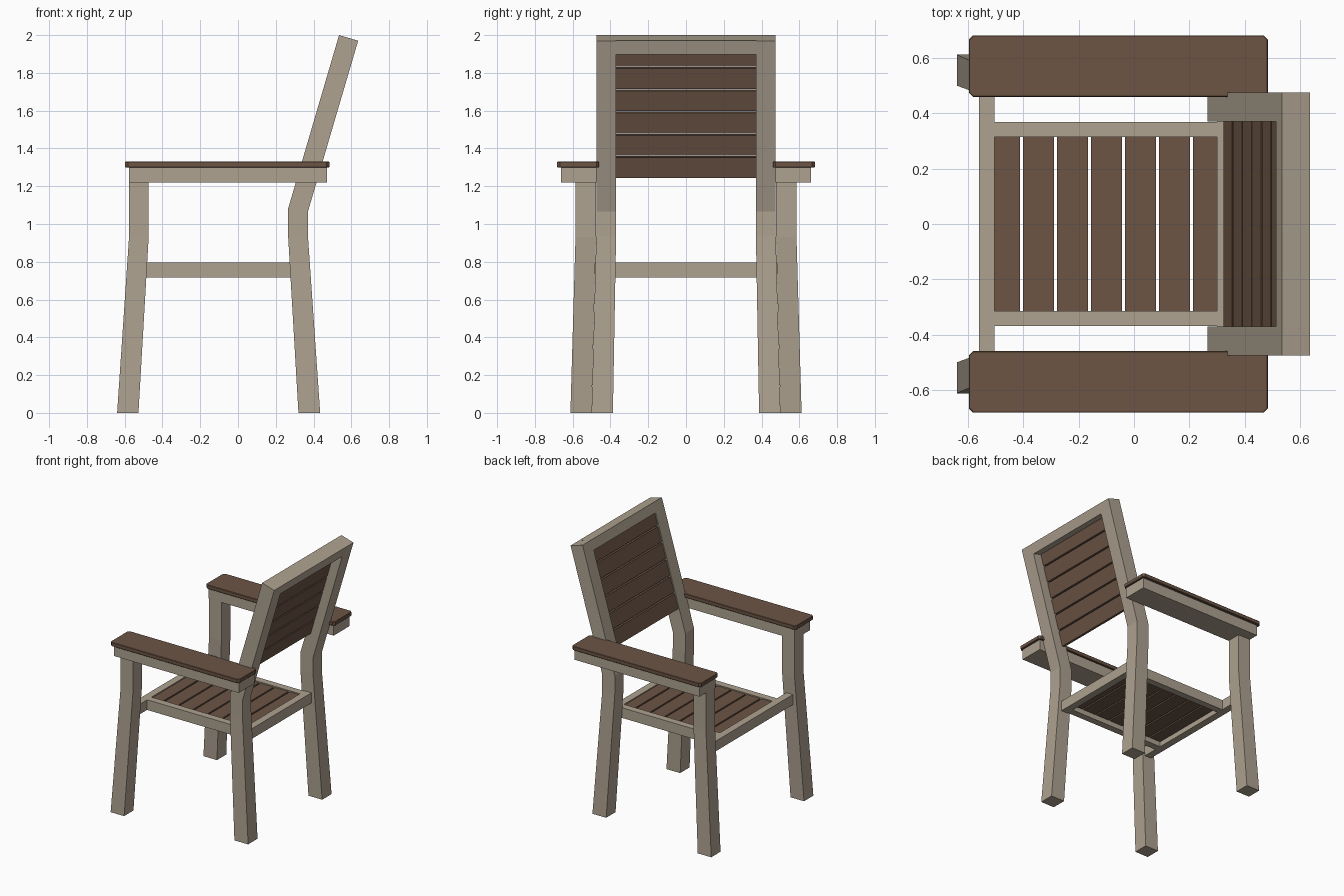
import bpy, bmesh
from mathutils import Vector

if "Cube" in bpy.data.objects:
    bpy.data.objects.remove(bpy.data.objects["Cube"])


def material(name, color):
    m = bpy.data.materials.new(name)
    m.diffuse_color = color
    m.use_nodes = True
    m.node_tree.nodes["Principled BSDF"].inputs["Base Color"].default_value = m.diffuse_color
    return m


FRAME = material("frame_paint", (0.42, 0.36, 0.28, 1))
WOOD = material("brown_wood", (0.15, 0.09, 0.06, 1))


def loft(name, rings, mat):
    """Skin a solid through equal-length rings of points."""
    bm = bmesh.new()
    loops = [[bm.verts.new(p) for p in ring] for ring in rings]
    n = len(loops[0])
    for a, b in zip(loops, loops[1:]):
        for i in range(n):
            j = (i + 1) % n
            bm.faces.new((a[i], a[j], b[j], b[i]))
    bm.faces.new(loops[0])
    bm.faces.new(loops[-1])
    bmesh.ops.recalc_face_normals(bm, faces=bm.faces)
    me = bpy.data.meshes.new(name)
    bm.to_mesh(me)
    bm.free()
    me.materials.append(mat)
    ob = bpy.data.objects.new(name, me)
    bpy.context.collection.objects.link(ob)
    return ob


def box(name, x, y, z, mat):
    return loft(name, [[(x[0], y[0], h), (x[1], y[0], h), (x[1], y[1], h), (x[0], y[1], h)]
                       for h in z], mat)


def leg(name, sections, side):
    """Sections: front (x, z), back (x, z), inner y, outer y."""
    rings = [[(f[0], side * yi, f[1]), (b[0], side * yi, b[1]),
              (b[0], side * yo, b[1]), (f[0], side * yo, f[1])]
             for f, b, yi, yo in sections]
    loft(name, rings, FRAME)


# Backrest coordinates: along the slope and through its thickness
TOP = Vector((0.535, 2.0))
UP = Vector((0.27, 0.92)).normalized()
THRU = Vector((UP.y, -UP.x))


def back_bar(name, low, high, near, far, half, mat):
    pts = [TOP + UP * a + THRU * t
           for a, t in ((low, near), (low, far), (high, far), (high, near))]
    loft(name, [[(p.x, y, p.y) for p in pts] for y in (-half, half)], mat)


for side, tag in ((-1, "right"), (1, "left")):
    # Legs: front posts and bent rear posts that carry the backrest
    leg("front_leg_" + tag, [
        ((-0.64, 0), (-0.527, 0), 0.50, 0.612),
        ((-0.577, 0.93), (-0.473, 0.93), 0.477, 0.585),
        ((-0.577, 1.22), (-0.473, 1.22), 0.477, 0.585)], side)
    leg("back_leg_" + tag, [
        ((0.32, 0), (0.435, 0), 0.387, 0.50),
        ((0.265, 0.94), (0.37, 0.94), 0.37, 0.475),
        ((0.265, 1.08), (0.37, 1.065), 0.37, 0.475),
        ((0.535, 2.0), (0.636, 1.97), 0.37, 0.475)], side)
    # Armrest: support beam and chamfered wooden top
    box("arm_support_" + tag, (-0.578, 0.47),
        sorted((side * 0.475, side * 0.662)), (1.22, 1.30), FRAME)
    x0, x1, y0, y1, c = -0.597, 0.484, 0.46, 0.682, 0.015
    plan = [(x0 + c, y0), (x1 - c, y0), (x1, y0 + c), (x1, y1 - c),
            (x1 - c, y1), (x0 + c, y1), (x0, y1 - c), (x0, y0 + c)]
    top = loft("armrest_" + tag, [[(x, side * y, z) for x, y in plan]
                                  for z in (1.30, 1.33)], WOOD)
    bev = top.modifiers.new("edge", 'BEVEL')
    bev.width, bev.segments, bev.limit_method = 0.003, 1, 'ANGLE'
    bev.angle_limit = 1.2
    # Seat side rail
    box("seat_side_rail_" + tag, (-0.505, 0.30),
        sorted((side * 0.315, side * 0.368)), (0.718, 0.795), FRAME)

# Seat front and rear rails
box("seat_front_rail", (-0.56, -0.505), (-0.49, 0.49), (0.718, 0.795), FRAME)
box("seat_back_rail", (0.30, 0.355), (-0.375, 0.375), (0.718, 0.795), FRAME)

# Seat slats
edges = [-0.505, -0.407, -0.284, -0.161, -0.038, 0.085, 0.208, 0.30]
for i, (a, b) in enumerate(zip(edges, edges[1:])):
    box(f"seat_slat_{i + 1}", (a + (0.006 if i else 0), b - (0.006 if i < 6 else 0)),
        (-0.315, 0.315), (0.757, 0.787), WOOD)

# Backrest top rail and slats
back_bar("back_top_rail", -0.075, 0, 0, 0.1053, 0.372, FRAME)
for i in range(6):
    low = -0.778 + i * 0.123
    back_bar(f"back_slat_{i + 1}", low, min(low + 0.112, -0.073), 0.008, 0.036, 0.37, WOOD)
